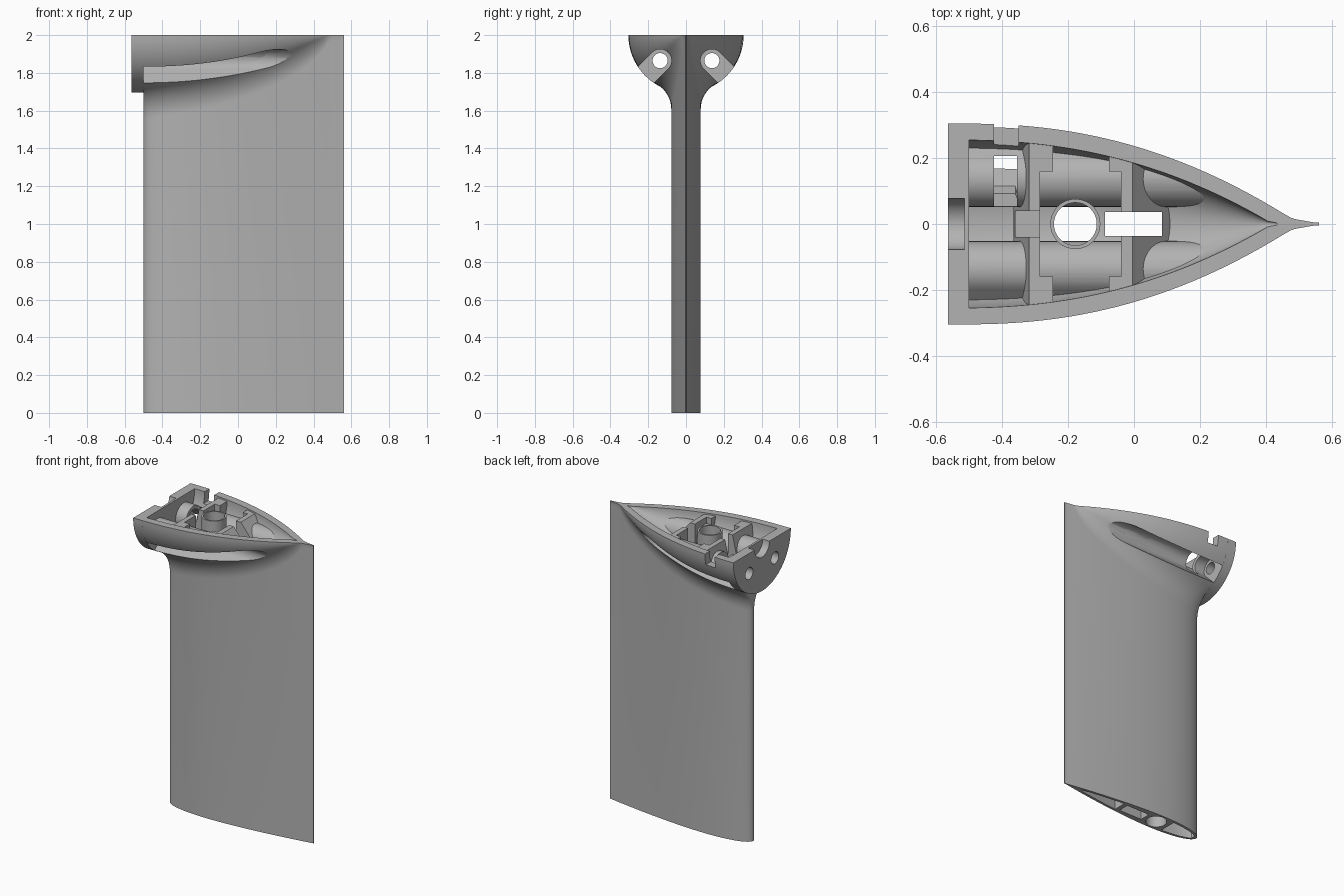
import bpy, bmesh, math

if "Cube" in bpy.data.objects:
    bpy.data.objects.remove(bpy.data.objects["Cube"])

grey = bpy.data.materials.new("plain grey")
grey.use_nodes = True
COLOUR = (0.45, 0.45, 0.45, 1)
grey.diffuse_color = COLOUR
grey.node_tree.nodes["Principled BSDF"].inputs["Base Color"].default_value = COLOUR

helpers = []


def skin(name, sections, helper=False):
    """Closed solid through a row of equal-length sections."""
    bm = bmesh.new()
    rows = [[bm.verts.new(p) for p in s] for s in sections]
    n = len(rows[0])
    for a, b in zip(rows, rows[1:]):
        for i in range(n):
            j = (i + 1) % n
            bm.faces.new((a[i], a[j], b[j], b[i]))
    bm.faces.new(rows[0][::-1])
    bm.faces.new(rows[-1])
    bmesh.ops.recalc_face_normals(bm, faces=bm.faces)
    mesh = bpy.data.meshes.new(name)
    bm.to_mesh(mesh)
    bm.free()
    mesh.materials.append(grey)
    ob = bpy.data.objects.new(name, mesh)
    bpy.context.collection.objects.link(ob)
    if helper:
        ob.hide_render = True
        helpers.append(ob)
    return ob


def prism(name, pts, axis, lo, hi, helper=False):
    place = {"x": lambda p, d: (d, p[0], p[1]),
             "y": lambda p, d: (p[0], d, p[1]),
             "z": lambda p, d: (p[0], p[1], d)}[axis]
    return skin(name, [[place(p, d) for p in pts] for d in (lo, hi)], helper)


def rect(x0, x1, y0, y1):
    return [(x0, y0), (x1, y0), (x1, y1), (x0, y1)]


def circle(cx, cy, r, n=40):
    return [(cx + r * math.cos(2 * math.pi * i / n), cy + r * math.sin(2 * math.pi * i / n))
            for i in range(n)]


def boolean(ob, other, op="DIFFERENCE"):
    m = ob.modifiers.new("cut", "BOOLEAN")
    m.operation, m.solver, m.object = op, "EXACT", other
    bpy.context.view_layer.objects.active = ob
    bpy.ops.object.modifier_apply(modifier=m.name)


# Shape rules: foil half thickness and pod radius along x
def foil(x):
    s = min(max((x + 0.5) / 1.062, 0), 1)
    return max(0.78 * (0.2969 * s ** 0.5 - 0.126 * s - 0.3516 * s ** 2
                       + 0.2843 * s ** 3 - 0.1036 * s ** 4), 0)


def pod(x):
    return max(0.305 * (1 - max((x + 0.55) / 1.05, 0) ** 2.27), 0)


FILLET = 0.2


def body_section(x, inset):
    """Half-round pod flowing through a fillet into the thin foil."""
    t = max(foil(x) - inset, 0.002)
    r = max((pod(x) ** 3 + foil(x) ** 3) ** (1 / 3) - inset, t + 0.002)
    h = math.sqrt((r + FILLET) ** 2 - (t + FILLET) ** 2)
    a0 = math.atan2(h, t + FILLET)
    k = 12
    side = [(r * math.cos(a0 * i / k), 2 - r * math.sin(a0 * i / k)) for i in range(k + 1)]
    for i in range(k - 1, -1, -1):
        b = a0 * i / k
        side.append((t + FILLET - FILLET * math.cos(b), 2 - h + FILLET * math.sin(b)))
    side.append((t, 0))
    return [(x, y, z) for y, z in side] + [(x, -y, z) for y, z in reversed(side)]


def body(name, inset, helper=False):
    xs = [0.031 - 0.531 * math.cos(math.pi * i / 44) for i in range(45)]
    return skin(name, [body_section(x, inset) for x in xs], helper)


def stadium(side, r):
    """Round-ended slot section opening down and outward."""
    d = 0.4 * math.sqrt(0.5)
    pts = [(0.137 + r * math.cos(math.radians(45 + 9 * i)),
            1.865 + r * math.sin(math.radians(45 + 9 * i))) for i in range(21)]
    pts += [(pts[-1][0] + d, pts[-1][1] - d), (pts[0][0] + d, pts[0][1] - d)]
    return [(side * y, z) for y, z in pts]


# Cutters
clip = body("clip_helper", 0.012, True)


def hollow_section(x):
    r = max(pod(x) - 0.05, 0.003)
    arc = [(x, r * math.cos(math.pi * i / 32), 2 - r * math.sin(math.pi * i / 32))
           for i in range(33)]
    return [(x, r, 2.1)] + arc + [(x, -r, 2.1)]


hollow = skin("hollow_cutter", [hollow_section(-0.51 + 0.945 * i / 32) for i in range(33)], True)
troughs = [prism("trough_cutter", stadium(s, 0.06), "x", -0.52, 0.4, True) for s in (1, -1)]
bore = prism("bore_cutter", circle(-0.178, 0, 0.065), "z", -0.1, 2.1, True)
slot = prism("slot_cutter", rect(-0.088, 0.085, -0.037, 0.037), "z", -0.1, 2.1, True)
notch = prism("notch_cutter", rect(-0.425, -0.35, 0.18, 0.4), "z", 1.925, 2.1, True)


def cell(x0, x1):
    xs = [x0 + (x1 - x0) * i / 10 for i in range(11)]
    half = [(x, max(foil(x) - 0.017, 0.003)) for x in xs]
    return prism("cell_cutter", half + [(x, -y) for x, y in reversed(half)],
                 "z", -0.1, 1.55, True)


# Foil and pod shell
shell = body("foil_and_pod_shell", 0)
for c in [hollow] + troughs + [bore, slot, notch, cell(-0.475, -0.27), cell(0.115, 0.42)]:
    boolean(shell, c)
parts = [shell]

# Front end plate with two cable holes and a half-round recess
half_disc = [(0.305 * math.cos(math.pi * i / 48), 2 - 0.305 * math.sin(math.pi * i / 48))
             for i in range(49)]
plate = prism("end_plate", half_disc, "x", -0.565, -0.5)
for s in (1, -1):
    boolean(plate, prism("hole_cutter", circle(s * 0.137, 1.865, 0.04), "x", -0.7, -0.4, True))
boolean(plate, prism("recess_cutter", circle(0, 2, 0.078), "x", -0.7, -0.515, True))
parts.append(plate)

# Rounded housings over the side troughs
for s, word in ((1, "left"), (-1, "right")):
    house = prism(word + "_trough_housing", stadium(s, 0.085), "x", -0.51, 0.4)
    boolean(house, clip, "INTERSECT")
    for c in troughs:
        boolean(house, c)
    if s == 1:
        boolean(house, prism("nut_cutter", circle(0.137, 1.88, 0.09, 6), "x", -0.425, -0.355, True))
    parts.append(house)

# Sloped cross ribs
TOP = 1.99
front_rib = prism("front_rib", [(-0.285, TOP), (-0.318, TOP), (-0.365, 1.78), (-0.365, 1.65),
                                (-0.285, 1.65)], "y", -0.4, 0.4)
rear_rib = prism("rear_rib", [(-0.005, TOP), (-0.04, TOP), (-0.04, 1.65), (0.11, 1.65),
                              (0.11, 1.85)], "y", -0.4, 0.4)
boolean(front_rib, prism("gap_cutter", rect(-0.4, -0.2, -0.04, 0.04), "z", 1.8, 2.1, True))
ribs = [front_rib, rear_rib]

# Side tabs beside the ribs
for s, word in ((1, "left"), (-1, "right")):
    for x0, x1, end in ((-0.286, -0.246, "front"), (-0.076, -0.038, "rear")):
        ribs.append(prism(f"{word}_{end}_tab", rect(x0, x1, *sorted((s * 0.16, s * 0.4))),
                          "z", 1.65, TOP))
for rib in ribs:
    boolean(rib, clip, "INTERSECT")
    for c in troughs + [slot]:
        boolean(rib, c)
parts += ribs

# Hollow mast post
post = prism("mast_post", circle(-0.178, 0, 0.076), "z", 1.65, 2.0)
boolean(post, bore)
parts.append(post)

# Tidy up and shade
for h in helpers:
    bpy.data.objects.remove(h)
bpy.ops.object.select_all(action="DESELECT")
for p in parts:
    p.select_set(True)
bpy.context.view_layer.objects.active = shell
bpy.ops.object.shade_smooth_by_angle(angle=math.radians(30))
